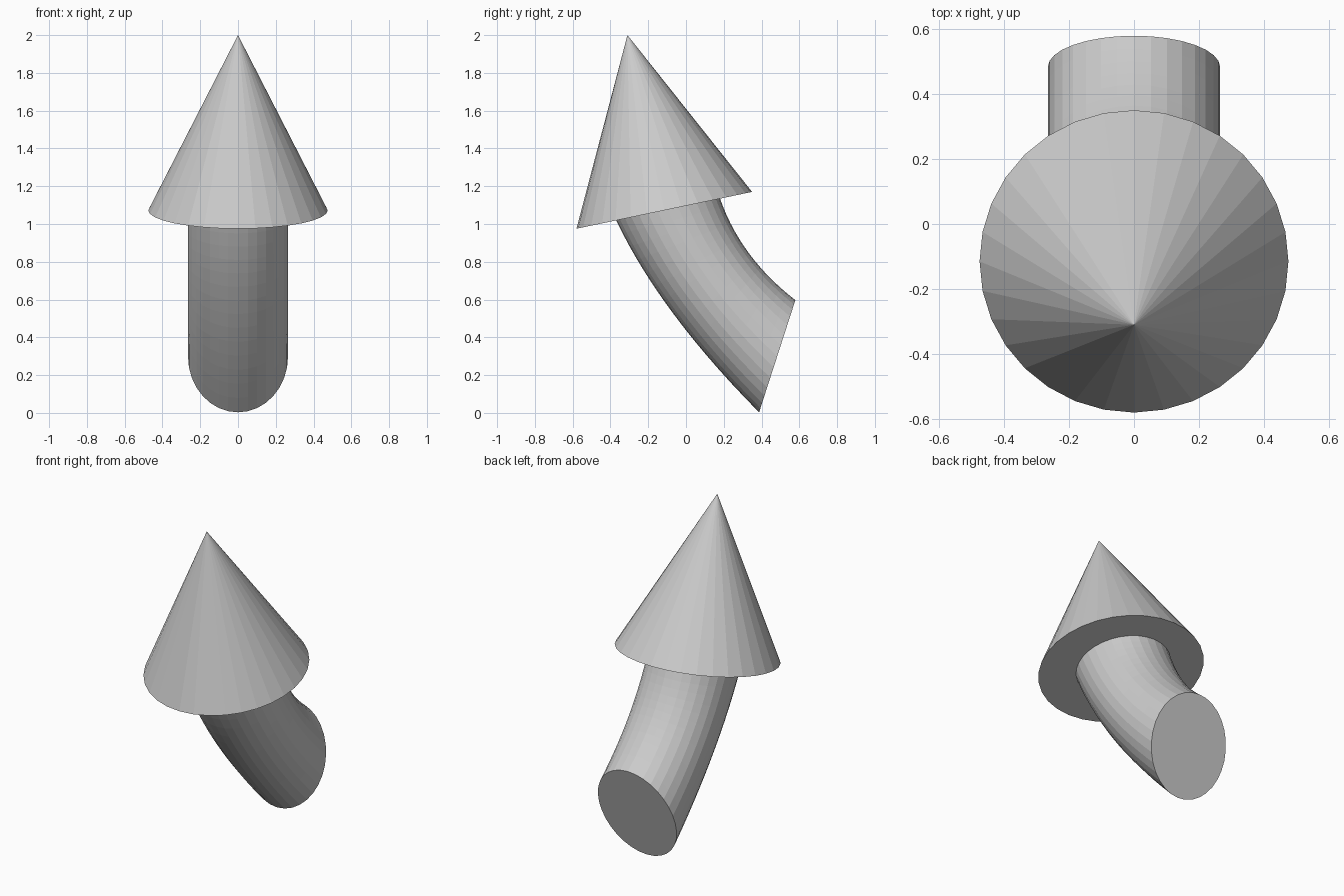
import bpy, bmesh
from math import sin, cos, pi
from mathutils import Vector

if "Cube" in bpy.data.objects:
    bpy.data.objects.remove(bpy.data.objects["Cube"])

SIDES = 32


def make_object(name, bm):
    bmesh.ops.recalc_face_normals(bm, faces=bm.faces)
    mesh = bpy.data.meshes.new(name)
    bm.to_mesh(mesh)
    bm.free()
    obj = bpy.data.objects.new(name, mesh)
    bpy.context.collection.objects.link(obj)


def ring(bm, low, high, radius):
    """Elliptical ring through two (y, z) side points, with a radius along x."""
    mid, half = (low + high) / 2, (high - low) / 2
    verts = []
    for i in range(SIDES):
        a = 2 * pi * i / SIDES
        p = mid + half * cos(a)
        verts.append(bm.verts.new((radius * sin(a), p.x, p.y)))
    return verts


def bezier(a, b, c, t):
    return a * (1 - t) ** 2 + b * 2 * t * (1 - t) + c * t * t


# Tilted cone head
bm = bmesh.new()
base = ring(bm, Vector((-0.58, 0.975)), Vector((0.35, 1.17)), 0.475)
tip = bm.verts.new((0, -0.31, 2))
bm.faces.new(base)
for i in range(SIDES):
    bm.faces.new((base[i - 1], base[i], tip))
make_object("arrow_head", bm)

# Curved shaft, lofted between its under and upper side curves
under = [Vector(p) for p in ((0.387, 0.003), (-0.14, 0.535), (-0.37, 1.02))]
upper = [Vector(p) for p in ((0.579, 0.597), (0.29, 0.82), (0.18, 1.135))]
STEPS = 14
bm = bmesh.new()
rings = [ring(bm, bezier(*under, s / STEPS), bezier(*upper, s / STEPS), 0.265)
         for s in range(STEPS + 1)]
for r0, r1 in zip(rings, rings[1:]):
    for i in range(SIDES):
        bm.faces.new((r0[i - 1], r0[i], r1[i], r1[i - 1]))
bm.faces.new(rings[0])
bm.faces.new(rings[-1])
make_object("arrow_shaft", bm)
